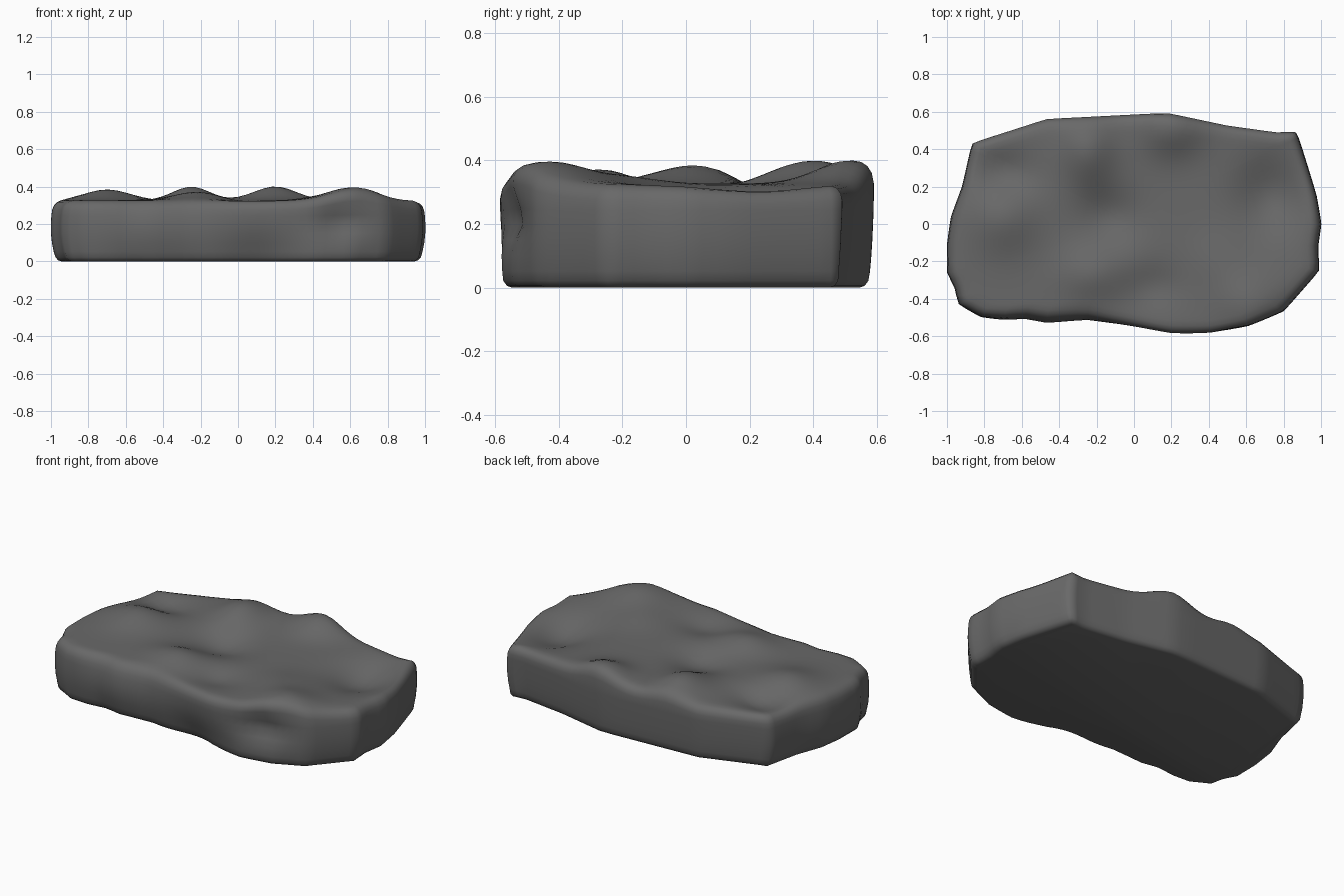
import bpy, bmesh, math
from mathutils import Vector

if "Cube" in bpy.data.objects:
    bpy.data.objects.remove(bpy.data.objects["Cube"])

# Rock outline seen from above, counter-clockwise
OUTLINE = [(1.004, 0), (0.978, 0.15), (0.945, 0.26), (0.895, 0.42), (0.87, 0.495), (0.77, 0.49),
           (0.5, 0.527), (0.2, 0.591), (0.1, 0.591), (-0.47, 0.562), (-0.867, 0.435),
           (-0.92, 0.2), (-0.98, 0.04), (-1, -0.1), (-1.002, -0.26), (-0.96, -0.34),
           (-0.94, -0.43), (-0.82, -0.5), (-0.7, -0.515), (-0.58, -0.51), (-0.47, -0.533),
           (-0.25, -0.515), (-0.03, -0.547), (0.2, -0.586), (0.42, -0.586), (0.62, -0.55),
           (0.8, -0.47), (0.992, -0.25), (0.985, -0.12)]

# Humps and hollows of the top: x, y, radius x, radius y, height
HUMPS = [(0.62, -0.44, 0.19, 0.19, 0.07), (0.2, 0.52, 0.16, 0.15, 0.075),
         (-0.25, 0.4, 0.14, 0.18, 0.072), (-0.7, 0.03, 0.17, 0.18, 0.058),
         (0.45, -0.2, 0.14, 0.16, 0.02), (-0.22, -0.27, 0.17, 0.14, 0.045),
         (-0.13, 0.04, 0.17, 0.15, -0.05), (0.73, 0.15, 0.17, 0.2, -0.08),
         (-0.7, 0.27, 0.16, 0.12, -0.045), (0.1, -0.34, 0.15, 0.12, -0.03)]

# Dents in the front face: x, z, radius x, radius z, depth
DENTS = [(0.56, 0.21, 0.13, 0.07, 0.05), (0.1, 0.0, 0.2, 0.14, 0.065),
         (-0.45, 0.0, 0.35, 0.1, 0.03), (-0.45, 0.34, 0.35, 0.09, 0.03)]


def bell(a, b, ra, rb):
    return math.exp(-(a / ra) ** 2 - (b / rb) ** 2)


def top_height(x, y):
    return 0.327 + sum(h * bell(x - cx, y - cy, rx, ry) for cx, cy, rx, ry, h in HUMPS)


def resample(points, step):
    out = []
    for i, p in enumerate(points):
        a, b = Vector(p), Vector(points[(i + 1) % len(points)])
        n = max(1, round((b - a).length / step))
        out += [a.lerp(b, k / n) for k in range(n)]
    return out


rim = resample(OUTLINE, 0.05)
count = len(rim)
normals = []
for i in range(count):
    t = rim[(i + 1) % count] - rim[i - 1]
    normals.append(Vector((t.y, -t.x)).normalized())

bm = bmesh.new()
rings = []


def add_ring(inset, height):
    ring = []
    for p, n in zip(rim, normals):
        q = p - n * inset
        z = height if height < 0.25 else height - 0.325 + top_height(q.x, q.y)
        if n.y < -0.5:
            q.y += sum(d * bell(q.x - cx, z - cz, rx, rz) for cx, cz, rx, rz, d in DENTS)
        # ends bulge slightly at mid height, the back leans out upwards
        q.x *= 1 - 0.025 * min(1, ((z - 0.18) / 0.18) ** 2)
        if n.y > 0.5:
            q.y -= 0.012 * max(0, 1 - z / 0.28)
        ring.append(bm.verts.new((q.x, q.y, z)))
    rings.append(ring)


# Sides, from the base edge to the rounded top edge
for inset, z in [(0.035, 0), (0.018, 0.006), (0.007, 0.022), (0.003, 0.05), (0.001, 0.1),
                 (0, 0.15), (0, 0.2), (0, 0.245), (0, 0.275), (0.006, 0.297),
                 (0.02, 0.315), (0.04, 0.323)]:
    add_ring(inset, z)

# Top surface, rings shrinking to the middle
edge = [v.co.copy() for v in rings[-1]]
for k in range(1, 20):
    s = 1 - k / 20
    rings.append([bm.verts.new((c.x * s, c.y * s, top_height(c.x * s, c.y * s))) for c in edge])

for lower, upper in zip(rings, rings[1:]):
    for i in range(count):
        j = (i + 1) % count
        bm.faces.new((lower[i], lower[j], upper[j], upper[i]))
middle = bm.verts.new((0, 0, top_height(0, 0)))
for i in range(count):
    bm.faces.new((rings[-1][i], rings[-1][(i + 1) % count], middle))
bm.faces.new(list(reversed(rings[0])))

# Soften the upper part so the outline corners are worn
soft = [v for r in rings[3:14] for v in r]
bmesh.ops.smooth_vert(bm, verts=soft, factor=0.35, use_axis_x=True, use_axis_y=True, use_axis_z=True)

bmesh.ops.recalc_face_normals(bm, faces=bm.faces)
mesh = bpy.data.meshes.new("flat_rock")
bm.to_mesh(mesh)
bm.free()
rock = bpy.data.objects.new("flat_rock", mesh)
bpy.context.collection.objects.link(rock)

stone = bpy.data.materials.new("dark grey stone")
stone.diffuse_color = (0.14, 0.14, 0.14, 1)
stone.use_nodes = True
stone.node_tree.nodes["Principled BSDF"].inputs["Base Color"].default_value = stone.diffuse_color
mesh.materials.append(stone)

bpy.context.view_layer.objects.active = rock
rock.select_set(True)
bpy.ops.object.shade_smooth_by_angle(angle=math.radians(75))
